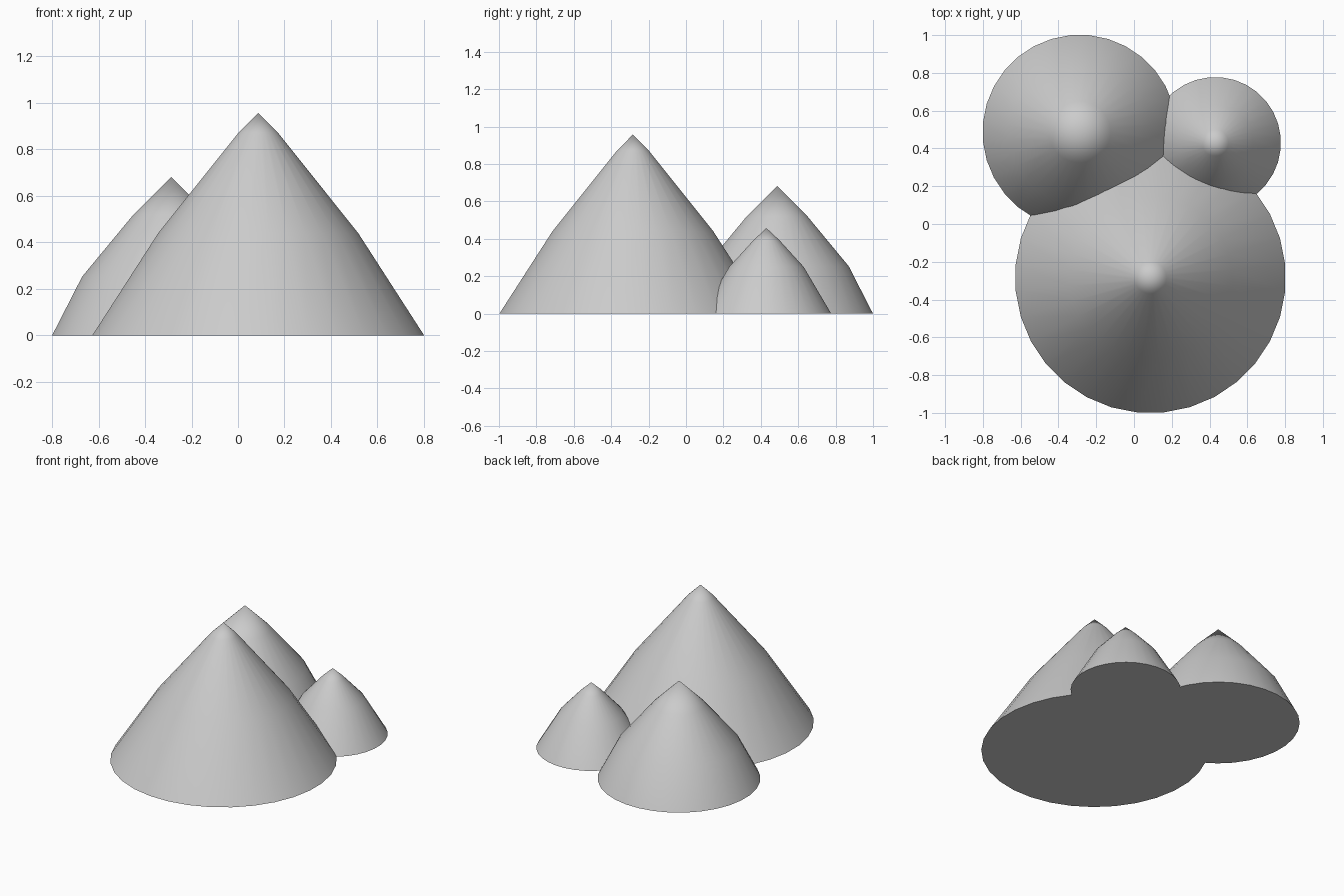
import bpy, bmesh, math

if "Cube" in bpy.data.objects:
    bpy.data.objects.remove(bpy.data.objects["Cube"])

SIDES = 32


def mound(name, x, y, height, rings):
    """Revolved pile: rings are (radius, z) from the base up, closed by an apex and a flat base."""
    bm = bmesh.new()
    loops = []
    for r, z in rings:
        loops.append([bm.verts.new((r * math.cos(a), r * math.sin(a), z))
                      for a in ((i + 0.5) * 2 * math.pi / SIDES for i in range(SIDES))])
    apex = bm.verts.new((0, 0, height))
    for low, high in zip(loops, loops[1:]):
        for i in range(SIDES):
            j = (i + 1) % SIDES
            bm.faces.new((low[i], low[j], high[j], high[i]))
    top = loops[-1]
    for i in range(SIDES):
        bm.faces.new((top[i], top[(i + 1) % SIDES], apex))
    bm.faces.new(loops[0][::-1])
    mesh = bpy.data.meshes.new(name)
    bm.to_mesh(mesh)
    bm.free()
    obj = bpy.data.objects.new(name, mesh)
    obj.location = (x, y, 0)
    bpy.context.collection.objects.link(obj)
    bpy.ops.object.select_all(action='DESELECT')
    obj.select_set(True)
    bpy.context.view_layer.objects.active = obj
    bpy.ops.object.shade_smooth_by_angle(angle=math.radians(35))
    return obj


# Large pile in front
mound("large_mound", 0.087, -0.284, 0.957, [(0.717, 0), (0.432, 0.44), (0.085, 0.872)])
# Medium pile, back left
mound("medium_mound", -0.287, 0.487, 0.682, [(0.515, 0), (0.385, 0.253), (0.163, 0.52)])
# Small pile, back right
mound("small_mound", 0.43, 0.43, 0.457, [(0.348, 0), (0.2, 0.25), (0.07, 0.392)])
